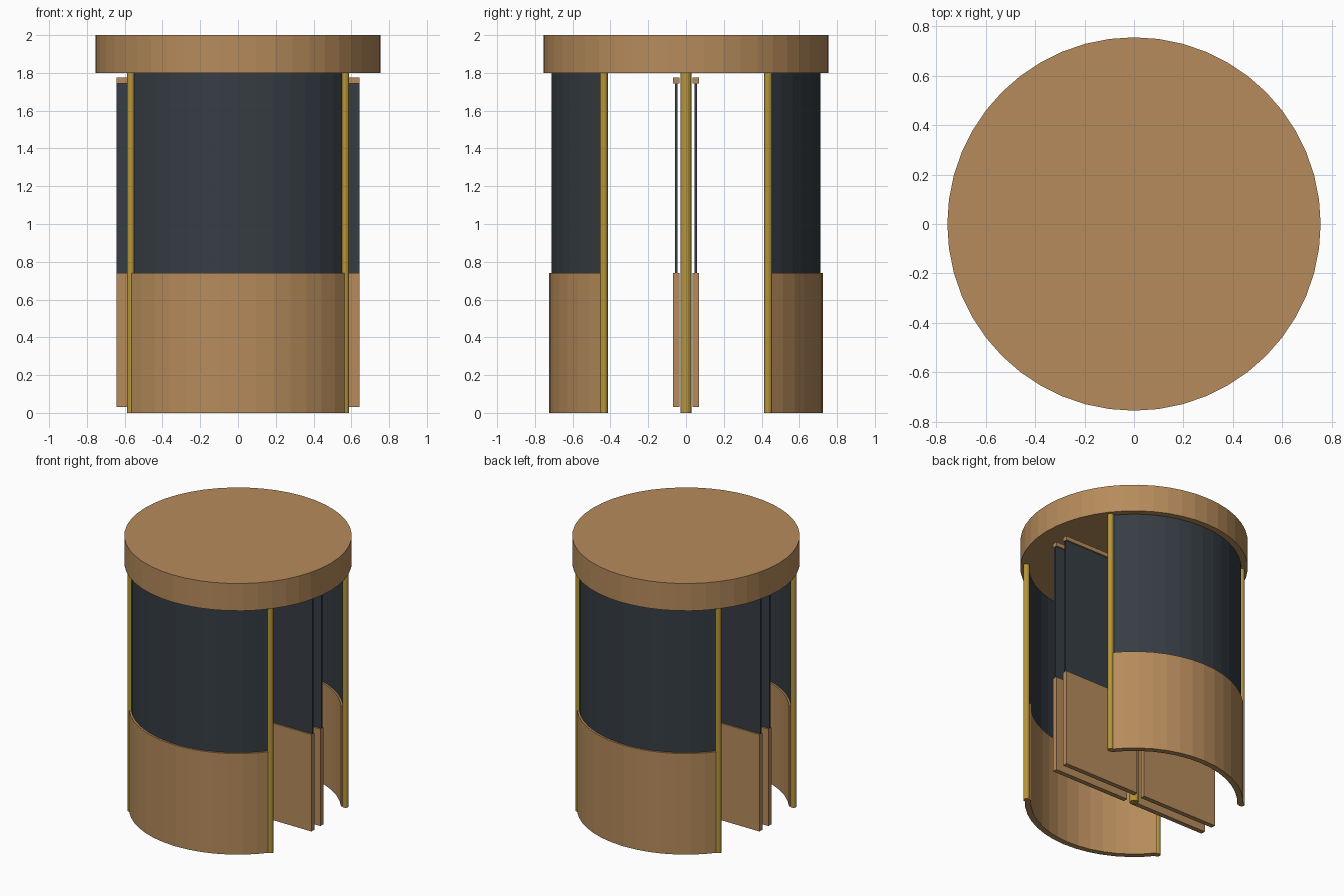
import bpy, bmesh, math

if "Cube" in bpy.data.objects:
    bpy.data.objects.remove(bpy.data.objects["Cube"])


def material(name, rgb):
    m = bpy.data.materials.new(name)
    m.diffuse_color = (*rgb, 1.0)
    m.use_nodes = True
    m.node_tree.nodes["Principled BSDF"].inputs["Base Color"].default_value = m.diffuse_color
    return m


WOOD = material("warm wood", (0.47, 0.26, 0.105))
GLASS = material("dark glass", (0.037, 0.047, 0.057))
BRASS = material("brass", (0.47, 0.30, 0.042))


def finish(bm, name, mat):
    bmesh.ops.recalc_face_normals(bm, faces=bm.faces)
    me = bpy.data.meshes.new(name)
    bm.to_mesh(me)
    bm.free()
    me.materials.append(mat)
    ob = bpy.data.objects.new(name, me)
    bpy.context.collection.objects.link(ob)
    return ob


def cylinder(name, x, y, r, z0, z1, sides, mat):
    bm = bmesh.new()
    bmesh.ops.create_cone(bm, cap_ends=True, segments=sides,
                          radius1=r, radius2=r, depth=z1 - z0)
    bmesh.ops.translate(bm, verts=bm.verts, vec=(x, y, (z0 + z1) / 2))
    return finish(bm, name, mat)


def box(name, x0, x1, y0, y1, z0, z1, mat):
    bm = bmesh.new()
    bmesh.ops.create_cube(bm, size=1)
    bmesh.ops.scale(bm, verts=bm.verts, vec=(x1 - x0, y1 - y0, z1 - z0))
    bmesh.ops.translate(bm, verts=bm.verts,
                        vec=((x0 + x1) / 2, (y0 + y1) / 2, (z0 + z1) / 2))
    return finish(bm, name, mat)


def curved_wall(name, side, r0, r1, z0, z1, mat, steps=14):
    """Arc-shaped shell, 105 degrees wide, centred on the y axis."""
    bm = bmesh.new()
    rings = []
    for i in range(steps + 1):
        a = math.radians(37.5 + 105 * i / steps) * side
        rings.append([bm.verts.new((r * math.cos(a), r * math.sin(a), z))
                      for r, z in ((r0, z0), (r1, z0), (r1, z1), (r0, z1))])
    for a, b in zip(rings, rings[1:]):
        for k in range(4):
            bm.faces.new((a[k], a[(k + 1) % 4], b[(k + 1) % 4], b[k]))
    bm.faces.new(rings[0])
    bm.faces.new(rings[-1])
    return finish(bm, name, mat)


# Round canopy and central shaft
cylinder("canopy", 0, 0, 0.755, 1.8, 2.0, 48, WOOD)
cylinder("centre_shaft", 0, 0, 0.03, 0, 1.8, 16, BRASS)

# Curved drum walls with brass end posts
for side, label in ((-1, "front"), (1, "back")):
    curved_wall(label + "_wall_base", side, 0.685, 0.725, 0, 0.74, WOOD)
    curved_wall(label + "_wall_glass", side, 0.697, 0.711, 0.74, 1.8, GLASS)
    for sx, hand in ((-1, "left"), (1, "right")):
        a = math.radians(37.5)
        cylinder(f"{label}_{hand}_post", sx * 0.715 * math.cos(a),
                 side * 0.715 * math.sin(a), 0.021, 0, 1.8, 16, BRASS)

# Four folded door wings, two on each side of the shaft
for sx, hand in ((-1, "left"), (1, "right")):
    for sy, label in ((-1, "front"), (1, "back")):
        x0, x1 = sorted((sx * 0.03, sx * 0.643))
        y = sy * 0.052
        name = f"{label}_{hand}_wing"
        box(name + "_panel", x0, x1, y - 0.017, y + 0.017, 0.03, 0.74, WOOD)
        box(name + "_glass", x0, x1, y - 0.006, y + 0.006, 0.74, 1.745, GLASS)
        box(name + "_top_rail", x0, x1, y - 0.017, y + 0.017, 1.745, 1.775, WOOD)
